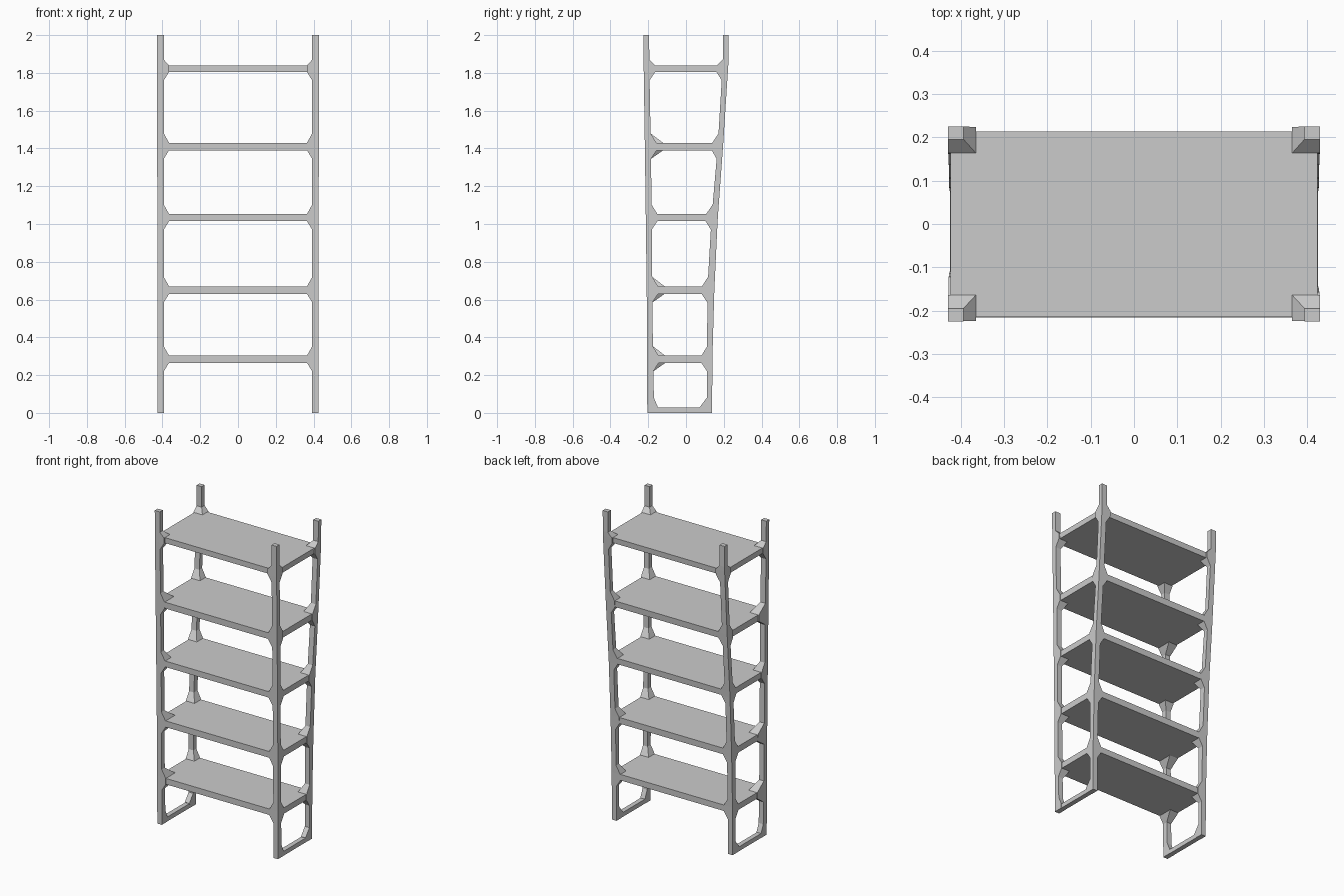
import bpy, bmesh

if "Cube" in bpy.data.objects:
    bpy.data.objects.remove(bpy.data.objects["Cube"])

# shelf bottom and top heights
SHELVES = [(0.265, 0.303), (0.63, 0.67), (1.015, 1.053), (1.39, 1.43), (1.805, 1.84)]
# (z, outer y, inner y) of the leaning posts
FRONT = [(0, -.205, -.168), (.3, -.206, -.175), (.65, -.208, -.178),
         (1.28, -.216, -.184), (1.83, -.224, -.194), (2.0, -.225, -.195)]
BACK = [(0, .138, .11), (.3, .14, .112), (.65, .15, .113), (1.03, .168, .135),
        (1.41, .196, .168), (1.86, .225, .195), (2.0, .225, .195)]


def sample(path, z):
    for a, b in zip(path, path[1:]):
        if z <= b[0]:
            t = (z - a[0]) / (b[0] - a[0])
            return a[1] + t * (b[1] - a[1]), a[2] + t * (b[2] - a[2])
    return path[-1][1:]


def loft(name, rings):
    # rings of four corners, each (x0, x1, y0, y1, z)
    bm = bmesh.new()
    loops = []
    for x0, x1, y0, y1, z in rings:
        loops.append([bm.verts.new(p) for p in
                      ((x0, y0, z), (x1, y0, z), (x1, y1, z), (x0, y1, z))])
    for a, b in zip(loops, loops[1:]):
        for i in range(4):
            j = (i + 1) % 4
            bm.faces.new((a[i], a[j], b[j], b[i]))
    bm.faces.new(loops[0])
    bm.faces.new(loops[-1])
    bmesh.ops.recalc_face_normals(bm, faces=bm.faces)
    me = bpy.data.meshes.new(name)
    bm.to_mesh(me)
    bm.free()
    ob = bpy.data.objects.new(name, me)
    bpy.context.collection.objects.link(ob)
    return ob


# posts, flaring inward into gussets above and below each shelf
def post(name, path, sx, wide=()):
    direction = 1 if path is FRONT else -1
    levels = [(0, 0, .02), (.03, 0, .02 if direction > 0 else .038), (.08, 0, 0)]
    for i, (z0, z1) in enumerate(SHELVES):
        dy = .065 if i in wide else .03
        levels += [(z0 - .045, 0, 0), (z0, .028, dy), (z1, .028, dy)]
        levels.append((z1 + (.03 if i == 4 else .05), 0, 0))
    levels.append((2.0, 0, 0))
    rings = []
    for z, dx, dy in levels:
        outer, inner = sample(path, z)
        out_x = .425 + .004 * z / 2
        rings.append((sx * out_x, sx * (.393 - dx), outer, inner + direction * dy, z))
    loft(name, rings)


post("front_left_post", FRONT, -1, wide=(0, 1, 3))
post("front_right_post", FRONT, 1)
post("back_left_post", BACK, -1)
post("back_right_post", BACK, 1)

# shelves, deeper toward the top
for i, (z0, z1) in enumerate(SHELVES):
    rings = []
    for z in (z0, z1):
        y0, y1 = sample(FRONT, z)[0], sample(BACK, z)[0]
        inset = .01 if i == 4 else .002
        rings.append((-.423, .423, y0 + inset, y1 - inset, z))
    loft(f"shelf_{i + 1}", rings)

# floor rails joining the feet on each side
for side, sx in (("left", -1), ("right", 1)):
    loft(f"{side}_floor_rail",
         [(sx * .424, sx * .394, -.203, .136, z) for z in (0, .028)])
